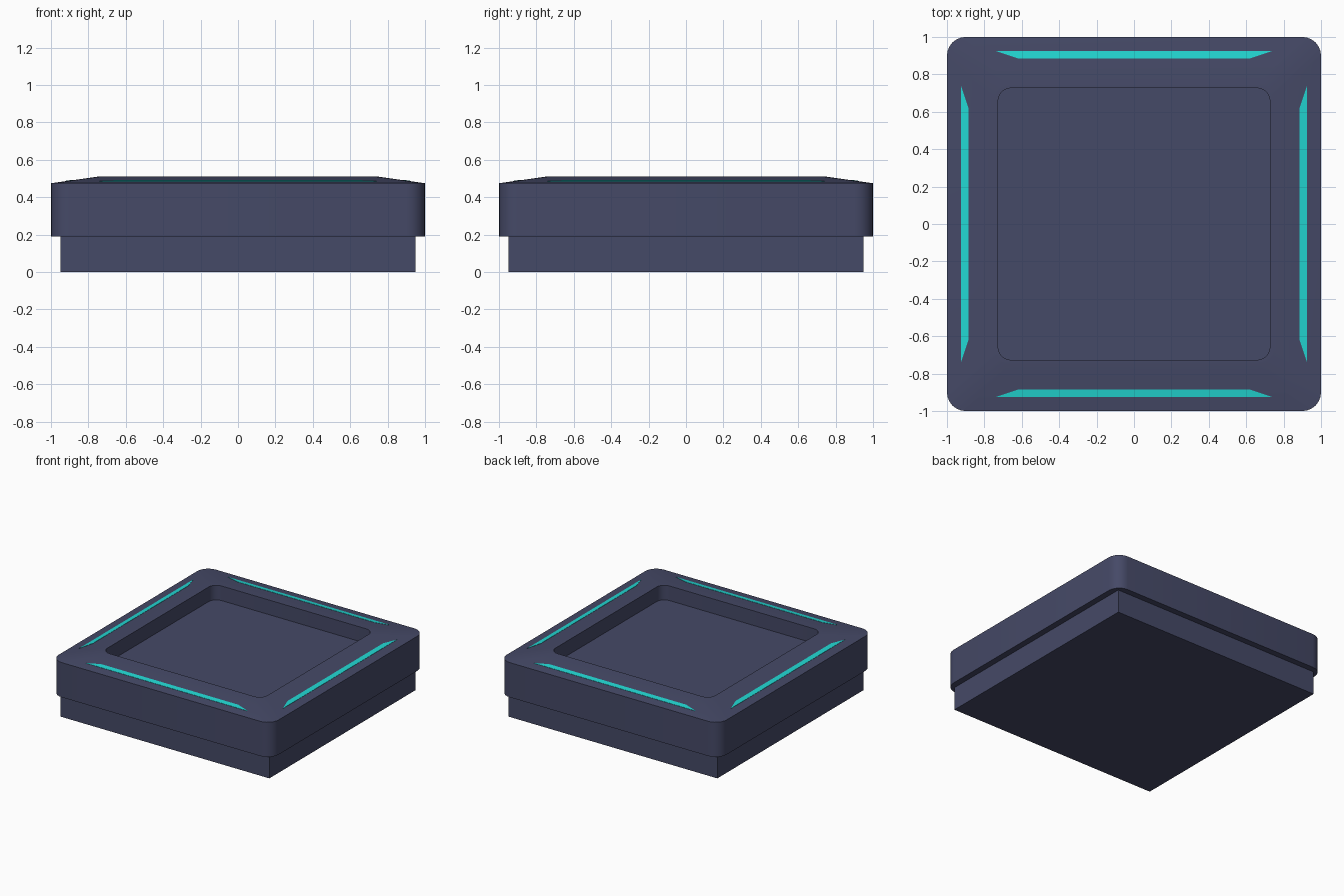
import bpy, bmesh, math
from mathutils import Matrix, Vector

cube = bpy.data.objects.get("Cube")
if cube:
    bpy.data.objects.remove(cube, do_unlink=True)


def material(name, color):
    mat = bpy.data.materials.new(name)
    mat.use_nodes = True
    mat.diffuse_color = color
    mat.node_tree.nodes["Principled BSDF"].inputs["Base Color"].default_value = color
    return mat


navy = material("slate navy", (0.06, 0.067, 0.135, 1))
cyan = material("glowing cyan", (0.016, 0.68, 0.65, 1))


def finish(name, bm, mat, smooth=False):
    bmesh.ops.recalc_face_normals(bm, faces=bm.faces)
    mesh = bpy.data.meshes.new(name)
    bm.to_mesh(mesh)
    bm.free()
    mesh.materials.append(mat)
    obj = bpy.data.objects.new(name, mesh)
    bpy.context.collection.objects.link(obj)
    if smooth:
        bpy.ops.object.select_all(action='DESELECT')
        obj.select_set(True)
        bpy.context.view_layer.objects.active = obj
        bpy.ops.object.shade_smooth_by_angle(angle=math.radians(30))
    return obj


def rounded_ring(bm, half, radius, z, steps=6):
    """Loop of vertices around a square with rounded corners."""
    ring = []
    for corner in range(4):
        turn = Matrix.Rotation(corner * math.pi / 2, 3, 'Z')
        for i in range(steps + 1):
            a = math.pi / 2 * i / steps
            c = half - radius
            p = Vector((c + radius * math.cos(a), c + radius * math.sin(a), z))
            ring.append(bm.verts.new(turn @ p))
    return ring


# Square plinth under the body
bm = bmesh.new()
bmesh.ops.create_cube(bm, size=1, matrix=Matrix.Translation((0, 0, 0.0975))
                      @ Matrix.Diagonal((1.9, 1.9, 0.195, 1)))
finish("plinth", bm, navy)

# Body: outer wall, sloped rim, narrow lip, recess wall and floor
bm = bmesh.new()
profile = [(1.0, 0.1, 0.19), (1.0, 0.1, 0.475), (0.75, 0.08, 0.51),
           (0.727, 0.07, 0.51), (0.727, 0.07, 0.39)]
rings = [rounded_ring(bm, *p) for p in profile]
for low, high in zip(rings, rings[1:]):
    n = len(low)
    for i in range(n):
        j = (i + 1) % n
        bm.faces.new((low[i], low[j], high[j], high[i]))
bm.faces.new(rings[0][::-1])
bm.faces.new(rings[-1])
finish("tray_body", bm, navy, smooth=True)


# Light strips: thin tapered plates lying on each sloped rim
def rim_height(d):
    return 0.475 + (1.0 - d) * 0.14


outline = [(-0.74, 0.925), (0.74, 0.925), (0.62, 0.885), (-0.62, 0.885)]
for k, side in enumerate(("back", "left", "front", "right")):
    turn = Matrix.Rotation(-k * math.pi / 2, 3, 'Z')
    bm = bmesh.new()
    loops = [[bm.verts.new(turn @ Vector((x, -0 + d, rim_height(d) + lift)))
              for x, d in outline] for lift in (-0.002, 0.002)]
    bm.faces.new(loops[0])
    bm.faces.new(loops[1])
    for i in range(4):
        j = (i + 1) % 4
        bm.faces.new((loops[0][i], loops[0][j], loops[1][j], loops[1][i]))
    finish(side + "_light_strip", bm, cyan)
